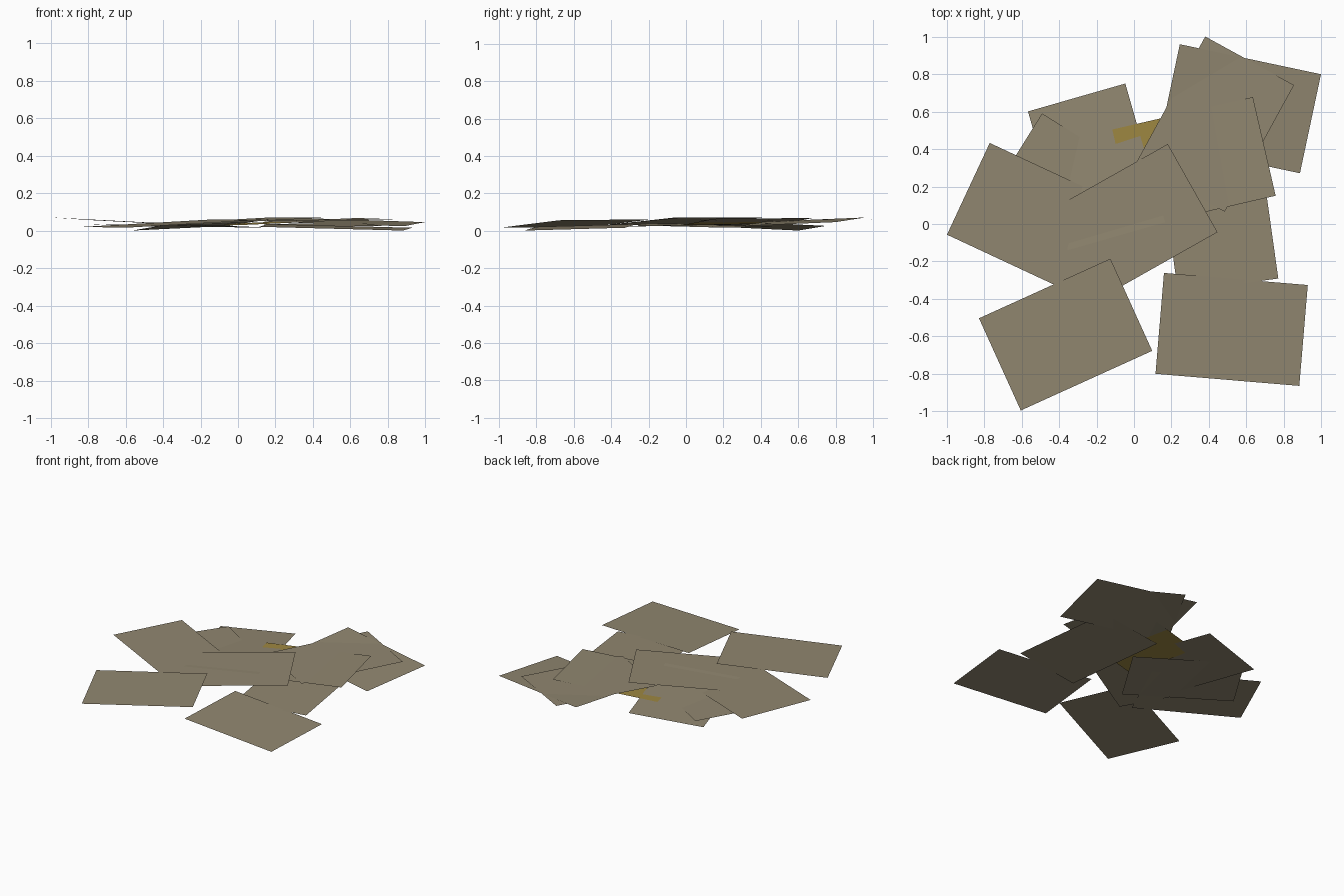
import bpy
import bmesh
from math import cos, sin, radians

LENGTH, WIDTH = 0.77, 0.54
DROP = 0.004

cube = bpy.data.objects.get("Cube")
if cube:
    bpy.data.objects.remove(cube, do_unlink=True)


def material(name, colour):
    mat = bpy.data.materials.new(name)
    mat.use_nodes = True
    rgba = (*colour, 1.0)
    mat.diffuse_color = rgba
    mat.node_tree.nodes["Principled BSDF"].inputs["Base Color"].default_value = rgba
    return mat


paper = material("aged paper", (0.283, 0.242, 0.162))
yellow = material("yellow stain", (0.342, 0.242, 0.054))


def sheet(name, x, y, angle, z, rise_long, rise_short, stain=0.0):
    """Flat sheet, turned in plan and tilted along both of its axes.
    stain is the share of the length, from the start, that is yellow."""
    c, s = cos(radians(angle)), sin(radians(angle))
    cuts = [0.0, stain, 1.0] if stain else [0.0, 1.0]
    bm = bmesh.new()
    rows = []
    for t in cuts:
        row = []
        for v in (-0.5, 0.5):
            u = t - 0.5
            px, py = u * LENGTH, v * WIDTH
            height = z - DROP + u * rise_long + v * rise_short
            row.append(bm.verts.new((x + c * px - s * py, y + s * px + c * py, height)))
        rows.append(row)
    for a, b in zip(rows, rows[1:]):
        bm.faces.new((a[0], b[0], b[1], a[1]))
    bm.faces.ensure_lookup_table()
    if stain:
        bm.faces[0].material_index = 1
    mesh = bpy.data.meshes.new(name)
    bm.to_mesh(mesh)
    bm.free()
    mesh.materials.append(paper)
    mesh.materials.append(yellow)
    obj = bpy.data.objects.new(name, mesh)
    bpy.context.collection.objects.link(obj)


# Loose sheets at the front
sheet("front_left_sheet", 0.521, -0.5625, -4.8, 0.0225, -0.02, 0.015)
sheet("front_right_sheet", -0.365, -0.59, 24.4, 0.0425, 0.04, 0.005)

# Sheets on the right side of the pile
sheet("back_right_sheet", -0.20, 0.305, -74, 0.0355, 0.036, 0.025)
sheet("lower_right_sheet", -0.307, 0.157, -32, 0.03, -0.006, -0.012)
sheet("right_sheet", -0.535, 0.025, -25, 0.0495, -0.036, -0.015)

# Sheets on the left side of the pile
sheet("lower_left_sheet", 0.449, 0.053, 98, 0.035, 0.015, -0.005)
sheet("back_left_sheet", 0.565, 0.615, -12, 0.0515, -0.025, 0.022)
sheet("stained_sheet", 0.32, 0.3275, 13, 0.053, 0.034, 0.004, stain=0.4)
sheet("upper_left_sheet", 0.432, 0.533, 61.3, 0.061, 0.006, 0.003)

# Sheet on top of the middle
sheet("top_sheet", -0.0225, 0.0025, 29.4, 0.056, 0.037, 0.002)
